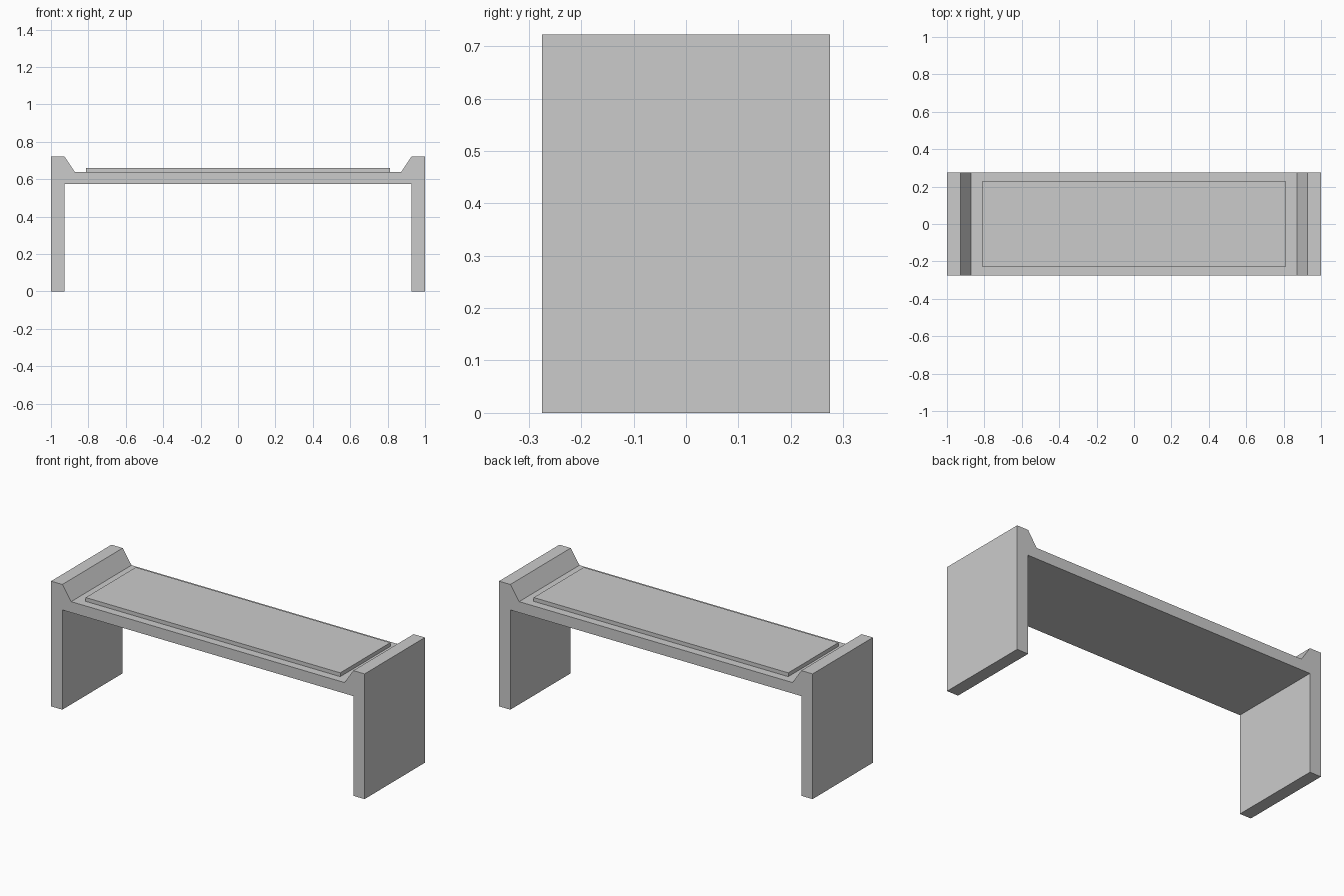
import bpy
import bmesh

if "Cube" in bpy.data.objects:
    bpy.data.objects.remove(bpy.data.objects["Cube"], do_unlink=True)

HALF_DEPTH = 0.275

# One plain grey for the whole bench
grey = bpy.data.materials.new("light_grey")
grey.use_nodes = True
colour = (0.6, 0.6, 0.6, 1)
grey.diffuse_color = colour
grey.node_tree.nodes["Principled BSDF"].inputs["Base Color"].default_value = colour


def extrude_profile(name, profile, y0, y1):
    """Extrude an x-z outline from y0 to y1 into a solid."""
    bm = bmesh.new()
    face = bm.faces.new([bm.verts.new((x, y0, z)) for x, z in profile])
    result = bmesh.ops.extrude_face_region(bm, geom=[face], use_keep_orig=True)
    verts = [v for v in result["geom"] if isinstance(v, bmesh.types.BMVert)]
    bmesh.ops.translate(bm, verts=verts, vec=(0, y1 - y0, 0))
    bmesh.ops.recalc_face_normals(bm, faces=bm.faces)
    mesh = bpy.data.meshes.new(name)
    bm.to_mesh(mesh)
    bm.free()
    mesh.materials.append(grey)
    obj = bpy.data.objects.new(name, mesh)
    bpy.context.collection.objects.link(obj)
    return obj


# Frame: legs, seat and raised ends in one mirrored outline
right_half = [(-0.928, 0.575), (-0.928, 0), (-1, 0), (-1, 0.722),
              (-0.928, 0.722), (-0.872, 0.638)]
left_half = [(-x, z) for x, z in reversed(right_half)]
extrude_profile("bench_frame", right_half + left_half, -HALF_DEPTH, HALF_DEPTH)

# Thin pad on the seat
pad = [(-0.812, 0.638), (0.812, 0.638), (0.812, 0.66), (-0.812, 0.66)]
extrude_profile("seat_pad", pad, -0.228, 0.228)
